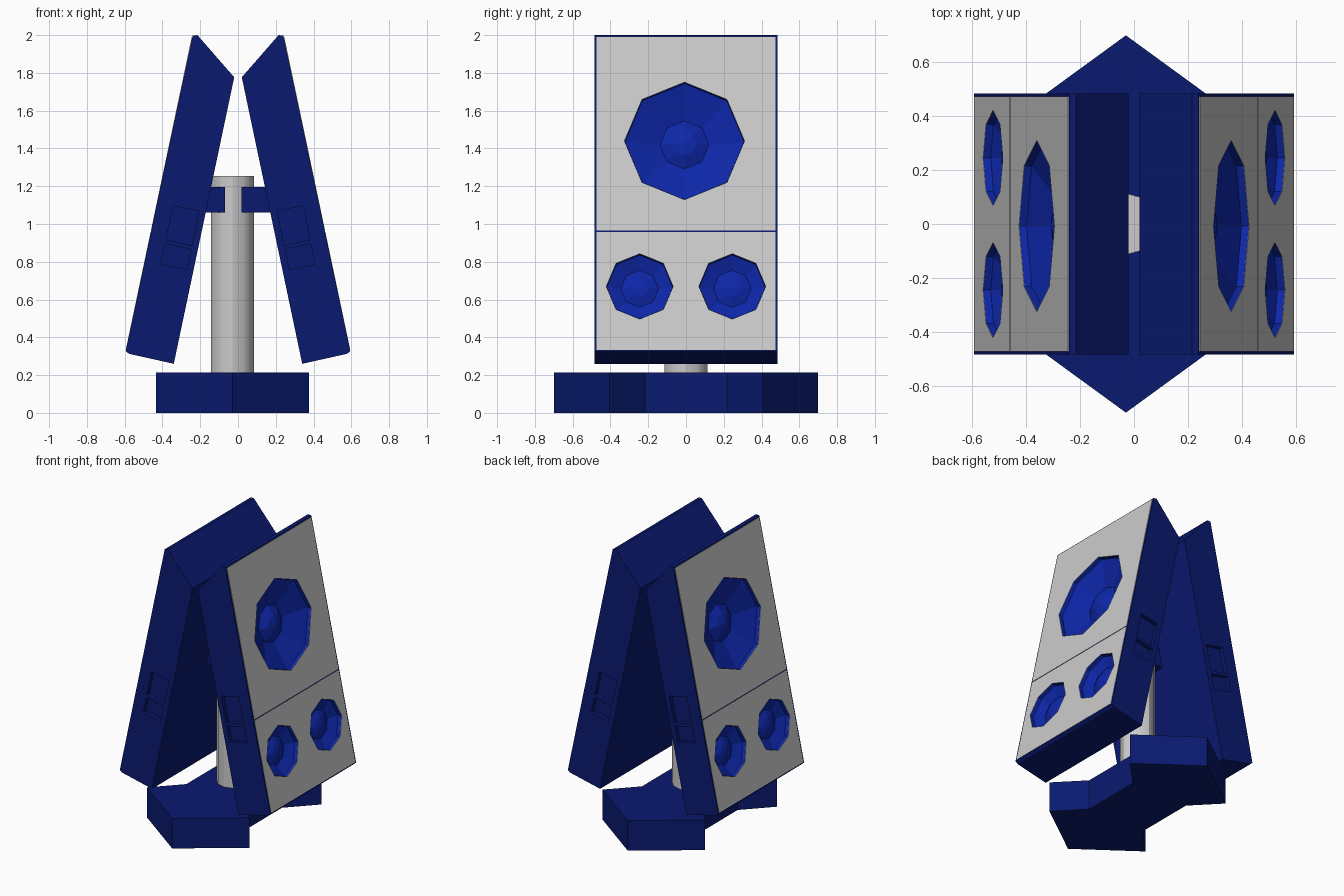
import bpy, bmesh
from math import pi, cos, sin
from mathutils import Matrix, Vector

if "Cube" in bpy.data.objects:
    bpy.data.objects.remove(bpy.data.objects["Cube"])


def material(name, rgb):
    m = bpy.data.materials.new(name)
    m.diffuse_color = (*rgb, 1)
    m.use_nodes = True
    m.node_tree.nodes["Principled BSDF"].inputs["Base Color"].default_value = m.diffuse_color
    return m


NAVY = material("navy", (0.003, 0.010, 0.16))
BLUE = material("blue", (0.004, 0.02, 0.40))

# Frame of the tilted right cabinet: X across, Y up the baffle, Z outward
D = Vector((0.353, 0, -1.675)).normalized()
N = Vector((-D.z, 0, D.x))
TILT = Matrix(((0, -D.x, N.x, 0.24), (1, 0, 0, 0), (0, -D.z, N.z, 2.0), (0, 0, 0, 1)))


def finish(name, bm, mat=None, matrix=None):
    if matrix:
        bm.transform(matrix)
    me = bpy.data.meshes.new(name)
    bm.to_mesh(me)
    bm.free()
    if mat:
        me.materials.append(mat)
    ob = bpy.data.objects.new(name, me)
    bpy.context.collection.objects.link(ob)
    return ob


def prism(bm, pts, offset):
    """Closed prism from an outline and an extrusion vector."""
    a = [bm.verts.new(p) for p in pts]
    b = [bm.verts.new(Vector(p) + Vector(offset)) for p in pts]
    faces = [bm.faces.new(a), bm.faces.new(b[::-1])]
    for i in range(len(a)):
        j = (i + 1) % len(a)
        faces.append(bm.faces.new((a[j], a[i], b[i], b[j])))
    faces[0].normal_update()
    if faces[0].normal.dot(Vector(offset)) > 0:
        bmesh.ops.reverse_faces(bm, faces=faces)


def box(bm, lo, hi):
    prism(bm, [(lo[0], lo[1], lo[2]), (hi[0], lo[1], lo[2]), (hi[0], hi[1], lo[2]), (lo[0], hi[1], lo[2])],
          (0, 0, hi[2] - lo[2]))


def octagon(r, c, z):
    return [(c[0] + r * sin(i * pi / 4), c[1] + r * cos(i * pi / 4), z) for i in range(8)]


def cut(ob, cutter):
    mod = ob.modifiers.new("cut", "BOOLEAN")
    mod.object, mod.operation, mod.solver = cutter, "DIFFERENCE", "EXACT"


def mirror(ob):
    ob.modifiers.new("other_side", "MIRROR")


# name, radius, centre, cap radius, cone depth
DRIVERS = [("woofer", 0.318, (-0.008, -0.573), 0.13, 0.10),
           ("left_tweeter", 0.177, (-0.245, -1.36), 0.10, 0.06),
           ("right_tweeter", 0.177, (0.245, -1.36), 0.10, 0.06)]

# Cutters for driver openings and side handle recesses
driver_cutters = []
for name, r, c, cap, depth in DRIVERS:
    bm = bmesh.new()
    prism(bm, octagon(r, c, 0.05), (0, 0, -0.07 - depth))
    driver_cutters.append(finish(name + "_cutter", bm, None, TILT))
bm = bmesh.new()
for s in (-1, 1):
    for u, h in ((0.998, 0.185), (1.166, 0.11)):
        y0, y1 = sorted((s * 0.455, s * 0.55))
        box(bm, (y0, -u - h / 2, -0.225), (y1, -u + h / 2, -0.085))
handle_cutter = finish("handle_cutter", bm, None, TILT)
for helper in driver_cutters + [handle_cutter]:
    helper.hide_render = True
    helper.hide_set(True)

# Tilted cabinets
profile = [(0.215, 2.0), (0.24, 1.997), (0.594, 0.328), (0.578, 0.313), (0.34, 0.26), (0.02, 1.777)]
bm = bmesh.new()
prism(bm, [(x, -0.484, z) for x, z in profile], (0, 0.968, 0))
cabinet = finish("speaker_cabinets", bm, NAVY)
for helper in driver_cutters + [handle_cutter]:
    cut(cabinet, helper)
mirror(cabinet)

# Grey baffle plates, split by a thin gap
for name, top, bottom, holes in (("upper_baffles", -0.012, -1.058, driver_cutters[:1]),
                                 ("lower_baffles", -1.065, -1.703, driver_cutters[1:])):
    bm = bmesh.new()
    box(bm, (-0.474, bottom, -0.005), (0.474, top, 0.003))
    plate = finish(name, bm, None, TILT)
    for helper in holes:
        cut(plate, helper)
    mirror(plate)

# Driver cones with raised centre caps
for name, r, c, cap, depth in DRIVERS:
    bm = bmesh.new()
    rings = [[bm.verts.new(p) for p in octagon(rr, c, z)]
             for rr, z in ((r - 0.001, 0.002), (r - 0.002, -0.025), (cap, -depth), (cap * 0.5, -depth * 0.65))]
    for a, b in zip(rings, rings[1:]):
        for i in range(8):
            j = (i + 1) % 8
            bm.faces.new((a[j], a[i], b[i], b[j]))
    tip = bm.verts.new((c[0], c[1], -depth * 0.5))
    for i in range(8):
        bm.faces.new((rings[-1][(i + 1) % 8], rings[-1][i], tip))
    mirror(finish(name + "_cones", bm, BLUE, TILT))

# Notched foot
CX = -0.03
half = [(0, 0.70), (0.405, 0.405), (0.225, 0.218), (0.225, -0.218), (0.405, -0.405), (0, -0.70)]
outline = half + [(-x, y) for x, y in half[-2:0:-1]]
bm = bmesh.new()
prism(bm, [(CX + x, y, 0) for x, y in outline], (0, 0, 0.215))
finish("foot", bm, NAVY)

# Central pole
bpy.ops.mesh.primitive_cylinder_add(vertices=12, radius=0.114, depth=1.055, location=(CX, 0, 0.7275))
pole = bpy.context.object
pole.name = "pole"
bpy.ops.object.shade_smooth_by_angle()

# Brackets joining pole and cabinets
for name, x0, x1 in (("left_bracket", -0.19, -0.07), ("right_bracket", 0.018, 0.19)):
    bm = bmesh.new()
    box(bm, (x0, -0.112, 1.06), (x1, 0.08, 1.195))
    finish(name, bm, NAVY)
